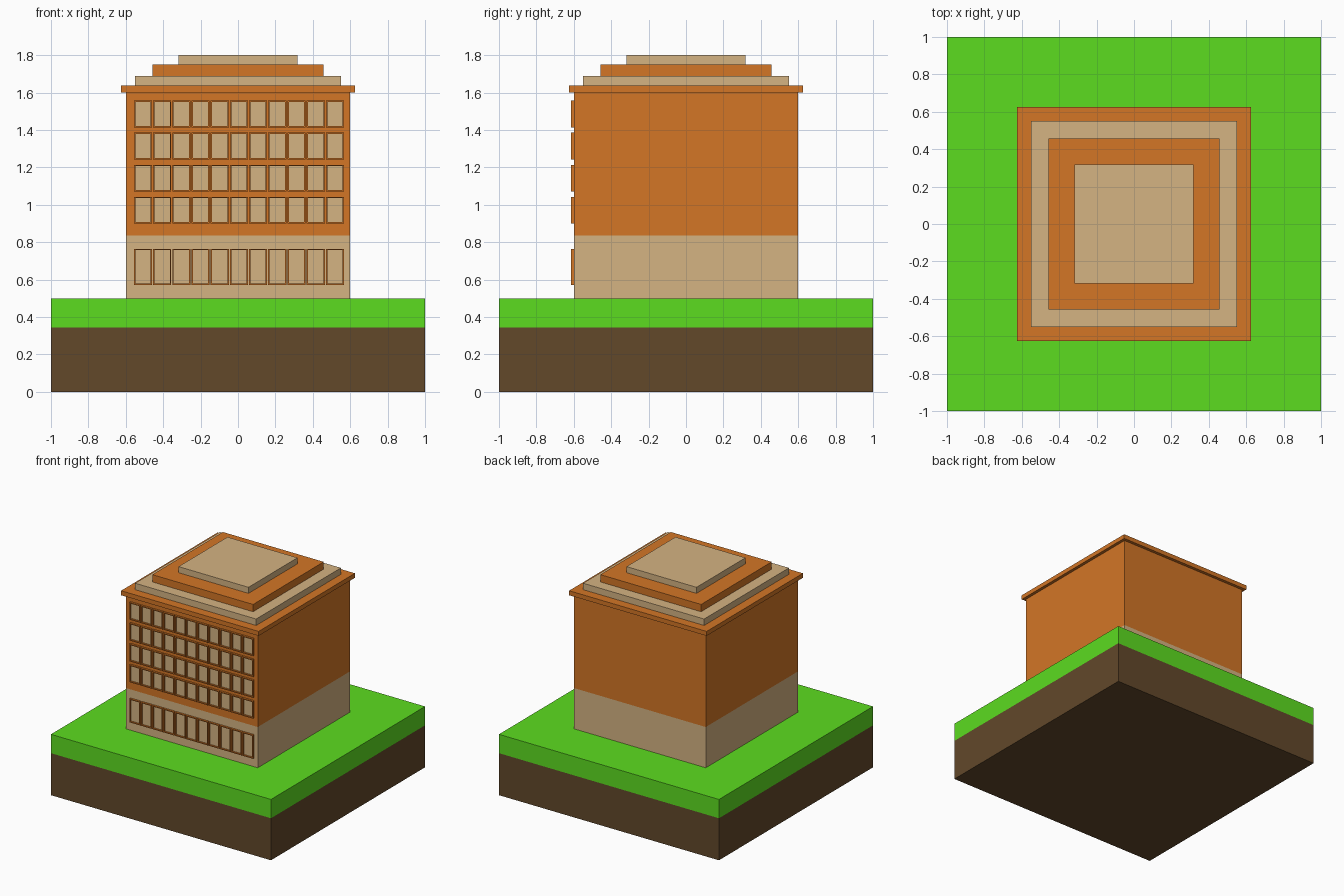
import bpy, bmesh

if "Cube" in bpy.data.objects:
    bpy.data.objects.remove(bpy.data.objects["Cube"])


def material(name, rgb):
    # sRGB bytes to linear colour
    m = bpy.data.materials.new(name)
    m.diffuse_color = [((c / 255 + 0.055) / 1.055) ** 2.4 for c in rgb] + [1]
    m.use_nodes = True
    m.node_tree.nodes["Principled BSDF"].inputs["Base Color"].default_value = m.diffuse_color
    return m


ORANGE = material("orange", (211, 118, 38))
TAN = material("tan", (213, 179, 130))
GREEN = material("green", (92, 220, 32))
BROWN = material("brown", (98, 72, 42))


def place(name, mesh, location=(0, 0, 0)):
    ob = bpy.data.objects.new(name, mesh)
    ob.location = location
    bpy.context.collection.objects.link(ob)
    return ob


def box_bmesh(sx, sy, sz):
    bm = bmesh.new()
    bmesh.ops.create_cube(bm, size=1)
    bmesh.ops.scale(bm, vec=(sx, sy, sz), verts=bm.verts)
    return bm


def finish(bm, name, mats):
    mesh = bpy.data.meshes.new(name)
    bm.to_mesh(mesh)
    bm.free()
    for m in mats:
        mesh.materials.append(m)
    return mesh


def slab(name, half, z0, z1, mats, split=None):
    """Square block; with a split height it gets a lower and an upper colour."""
    bm = box_bmesh(2 * half, 2 * half, z1 - z0)
    bmesh.ops.translate(bm, vec=(0, 0, (z0 + z1) / 2), verts=bm.verts)
    if split:
        bmesh.ops.bisect_plane(bm, geom=bm.verts[:] + bm.edges[:] + bm.faces[:],
                               plane_co=(0, 0, split), plane_no=(0, 0, 1))
        for f in bm.faces:
            f.material_index = int(f.calc_center_median().z > split)
    return place(name, finish(bm, name, mats))


def window_mesh(name, w, h, depth=0.016, rim=0.011, recess=0.013):
    """Raised frame with a recessed pane facing -y."""
    bm = box_bmesh(w, depth, h)
    bm.normal_update()
    front = min(bm.faces, key=lambda f: f.calc_center_median().y)
    bmesh.ops.inset_region(bm, faces=[front], thickness=rim)
    # push the pane straight back to make the reveal
    pane = bmesh.ops.extrude_discrete_faces(bm, faces=[front])["faces"][0]
    bmesh.ops.translate(bm, vec=(0, recess, 0), verts=pane.verts)
    bmesh.ops.remove_doubles(bm, verts=bm.verts, dist=1e-5)
    for f in bm.faces:
        c = f.calc_center_median()
        if abs(c.x) < 1e-4 and abs(c.z) < 1e-4 and f.normal.y < -0.5:
            f.material_index = 1
    return finish(bm, name, [ORANGE, TAN])


# Ground block and building walls
slab("ground", 1.0, 0, 0.5, [BROWN, GREEN], split=0.345)
slab("walls", 0.6, 0.5, 1.6, [TAN, ORANGE], split=0.835)

# Cornice and stepped roof
slab("cornice", 0.625, 1.6, 1.637, [ORANGE])
slab("roof_step_lower", 0.55, 1.637, 1.69, [TAN])
slab("roof_step_middle", 0.458, 1.69, 1.75, [ORANGE])
slab("roof_step_top", 0.318, 1.75, 1.8, [TAN])

# Windows: one tall ground-floor row and four upper rows
tall = window_mesh("ground_window", 0.097, 0.194)
short = window_mesh("upper_window", 0.097, 0.142)
rows = [("ground_window", tall, 0.668)]
rows += [("upper_window", short, 0.972 + 0.1712 * i) for i in range(4)]
for name, mesh, z in rows:
    for col in range(11):
        place(name, mesh, (-0.508 + 0.1026 * col, -0.608, z))
